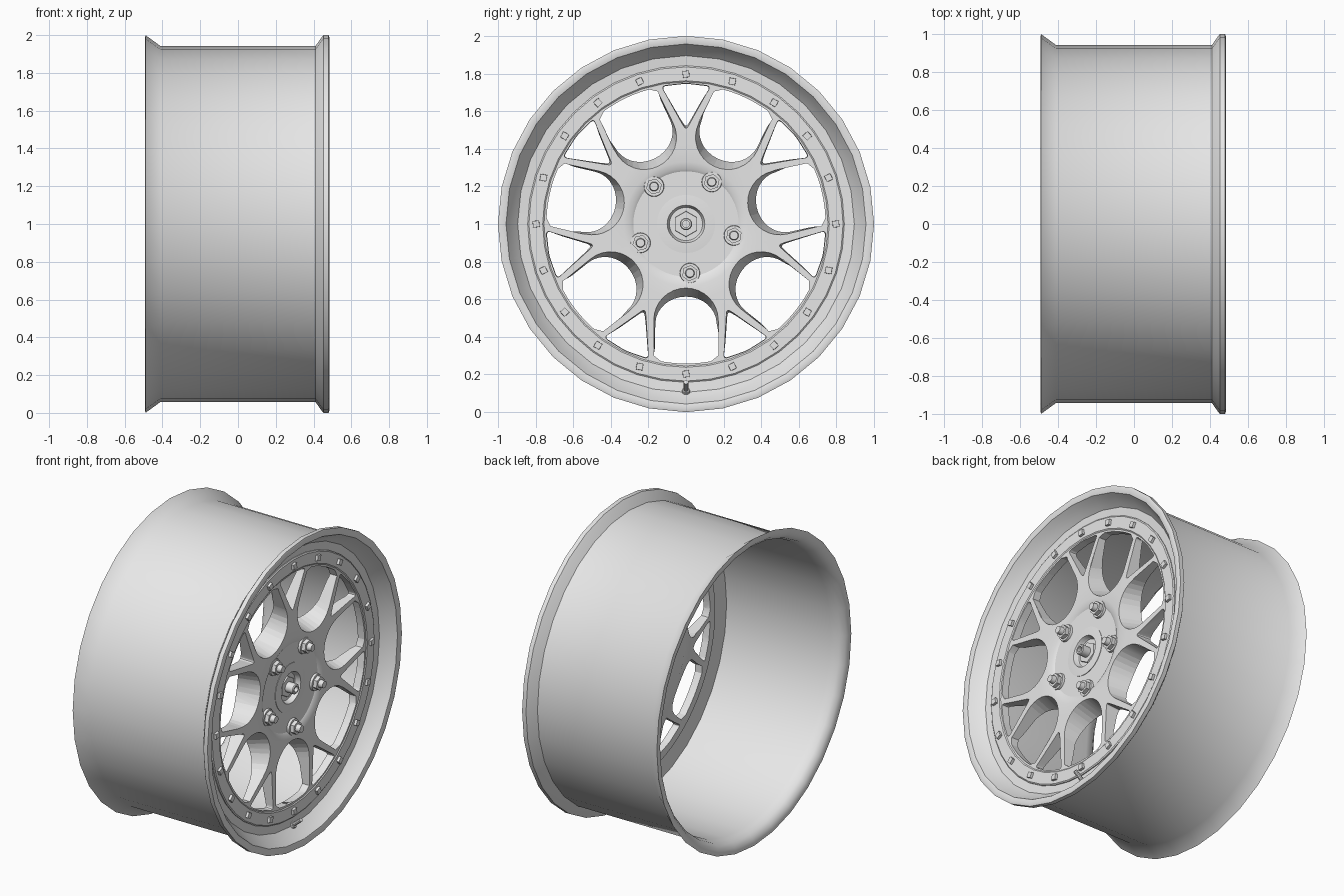
import bpy, bmesh
from math import sin, cos, pi, radians, atan2
from mathutils import Vector

if "Cube" in bpy.data.objects:
    bpy.data.objects.remove(bpy.data.objects["Cube"], do_unlink=True)

metal = bpy.data.materials.new("light_grey_metal")
metal.use_nodes = True
GREY = (0.8, 0.8, 0.8, 1)
metal.diffuse_color = GREY
metal.node_tree.nodes["Principled BSDF"].inputs["Base Color"].default_value = GREY


def polar(x, r, a):
    """Point at radius r and angle a round the axle, which runs along x."""
    return Vector((x, r * cos(a), 1 + r * sin(a)))


def finish(name, bm, smooth=True, angle=32):
    bmesh.ops.recalc_face_normals(bm, faces=bm.faces)
    mesh = bpy.data.meshes.new(name)
    bm.to_mesh(mesh)
    bm.free()
    mesh.materials.append(metal)
    ob = bpy.data.objects.new(name, mesh)
    bpy.context.collection.objects.link(ob)
    if smooth:
        shade(ob, angle)
    return ob


def shade(ob, angle=32):
    bpy.ops.object.select_all(action='DESELECT')
    ob.select_set(True)
    bpy.context.view_layer.objects.active = ob
    bpy.ops.object.shade_smooth_by_angle(angle=radians(angle))


def lathe(name, profile, segs, closed=True, angle=32):
    """Revolve (x, r) points round the axle; r = 0 becomes a pole."""
    bm = bmesh.new()
    rings = []
    for x, r in profile:
        if r == 0:
            rings.append([bm.verts.new((x, 0, 1))] * segs)
        else:
            rings.append([bm.verts.new(polar(x, r, pi / 2 + 2 * pi * i / segs))
                          for i in range(segs)])
    pairs = list(zip(rings, rings[1:]))
    if closed:
        pairs.append((rings[-1], rings[0]))
    for a, b in pairs:
        for i in range(segs):
            j = (i + 1) % segs
            quad = list(dict.fromkeys((a[i], a[j], b[j], b[i])))
            if len(quad) > 2:
                bm.faces.new(quad)
    return finish(name, bm, True, angle)


def bridge(bm, a, b):
    n = len(a)
    bm.faces.new(a)
    bm.faces.new(b[::-1])
    for i in range(n):
        bm.faces.new((a[i], b[i], b[(i + 1) % n], a[(i + 1) % n]))


def prism(bm, x0, x1, r, sides, y=0, z=1, turn=0, r1=None):
    """Straight or tapered peg along x."""
    loops = []
    for x, rad in ((x0, r), (x1, r if r1 is None else r1)):
        loops.append([bm.verts.new((x, y + rad * cos(turn + 2 * pi * i / sides),
                                    z + rad * sin(turn + 2 * pi * i / sides)))
                      for i in range(sides)])
    bridge(bm, *loops)


# Barrel with a flared, rounded flange at the back and a rolled lip at the front
lathe("rim_barrel", [
    (-.49, 1), (-.41, .942), (.41, .942), (.44, .985), (.452, 1), (.48, 1),
    (.485, .985), (.478, .957), (.45, .94), (.415, .915), (.392, .895),
    (.385, .82), (.36, .82), (.35, .918), (-.40, .918), (-.455, .93),
    (-.482, .955), (-.492, .985)], 32, angle=42)

# Bolted ring around the spokes
lathe("bolt_ring", [(.36, .755), (.393, .755), (.398, .762), (.398, .835),
                    (.393, .842), (.36, .842)], 40)

# Spoke disc with a recessed hub, then openings cut through it
face = lathe("spoke_face", [
    (.35, 0), (.35, .088), (.375, .1), (.375, .28), (.384, .295), (.39, .33),
    (.393, .40), (.393, .80), (.35, .80), (.34, .70), (.315, .56), (.265, .42),
    (.22, .30), (.22, 0)], 70, closed=False)


def rounded(points, radius, steps=4):
    """Round off the corners of a 2D outline."""
    out = []
    for i, p in enumerate(points):
        p = Vector(p)
        a, b = Vector(points[i - 1]), Vector(points[(i + 1) % len(points)])
        a, b = p + (a - p).normalized() * radius, p + (b - p).normalized() * radius
        for k in range(steps + 1):
            t = k / steps
            out.append((1 - t) ** 2 * a + 2 * t * (1 - t) * p + t * t * b)
    return out


def big_opening(centre, radius, outer):
    """Rounded scoop: half circle towards the hub, clipped corners at the ring."""
    arc = [(centre - radius * sin(pi * k / 16), -radius * cos(pi * k / 16)) for k in range(17)]
    far = []
    for k in range(9):
        t = radians(13.8 * (1 - k / 4))
        r = outer - (.022 if k in (0, 8) else 0)
        far.append((r * cos(t), r * sin(t)))
    return [Vector(p) for p in arc + far]


def small_opening(tip, half, outer):
    return rounded([(tip, 0), (outer - .015, half), (outer, 0), (outer - .015, -half)], .025)


def cutter(name, offset, front, back):
    bm = bmesh.new()
    for k in range(7):
        mid = -pi / 2 + 2 * pi * (k + offset) / 7
        loops = [[bm.verts.new(polar(x, p.length, mid + atan2(p.y, p.x))) for p in outline]
                 for x, outline in ((.42, front), (.18, back))]
        bridge(bm, *loops)
    ob = finish(name, bm, False)
    ob.hide_render = True
    return ob


tools = [cutter("big_opening_cutter", 0, big_opening(.505, .174, .742),
                big_opening(.56, .15, .742)),
         cutter("small_opening_cutter", .5, small_opening(.495, .133, .75),
                small_opening(.53, .122, .738))]
for tool in tools:
    mod = face.modifiers.new("cut", 'BOOLEAN')
    mod.object, mod.operation, mod.solver = tool, 'DIFFERENCE', 'EXACT'
    bpy.ops.object.select_all(action='DESELECT')
    bpy.context.view_layer.objects.active = face
    face.select_set(True)
    bpy.ops.object.modifier_apply(modifier=mod.name)
    bpy.data.objects.remove(tool, do_unlink=True)
shade(face, 30)

# Small square bolts on the ring
bm = bmesh.new()
for k in range(20):
    a = pi / 2 + 2 * pi * k / 20
    p = polar(0, .797, a)
    prism(bm, .385, .414, .026, 4, p.y, p.z, a + pi / 4 + .12, .024)
finish("ring_bolts", bm, False)

# Five wheel nuts with washers and studs
bm = bmesh.new()
for k in range(5):
    p = polar(0, .262, radians(-85.5 + 72 * k))
    prism(bm, .36, .39, .056, 20, p.y, p.z, r1=.052)
    prism(bm, .38, .415, .043, 6, p.y, p.z, .4 + k)
    prism(bm, .41, .445, .026, 14, p.y, p.z, r1=.022)
finish("wheel_nuts", bm)

# Centre cap rim, with a shallow hexagon and hollow stud in its bowl
lathe("centre_cap", [(.36, .155), (.378, .155), (.382, .11), (.382, .1), (.36, .092)], 32)
bm = bmesh.new()
prism(bm, .34, .362, .07, 6, turn=pi / 6, r1=.067)
finish("centre_hexagon", bm, False)
lathe("centre_stud", [(.35, .033), (.415, .033), (.42, .028), (.42, .018), (.375, .018)], 16)

# Tyre valve at the bottom of the lip
bm = bmesh.new()
bmesh.ops.create_cone(bm, cap_ends=True, segments=10, radius1=.024, radius2=.02, depth=.025)
stem = bmesh.ops.create_cone(bm, cap_ends=True, segments=10, radius1=.013, radius2=.013, depth=.075)
bmesh.ops.translate(bm, verts=stem["verts"], vec=(0, 0, .04))
valve = finish("tyre_valve", bm)
valve.rotation_euler = (0, radians(50), 0)
valve.location = (.395, 0, .11)
